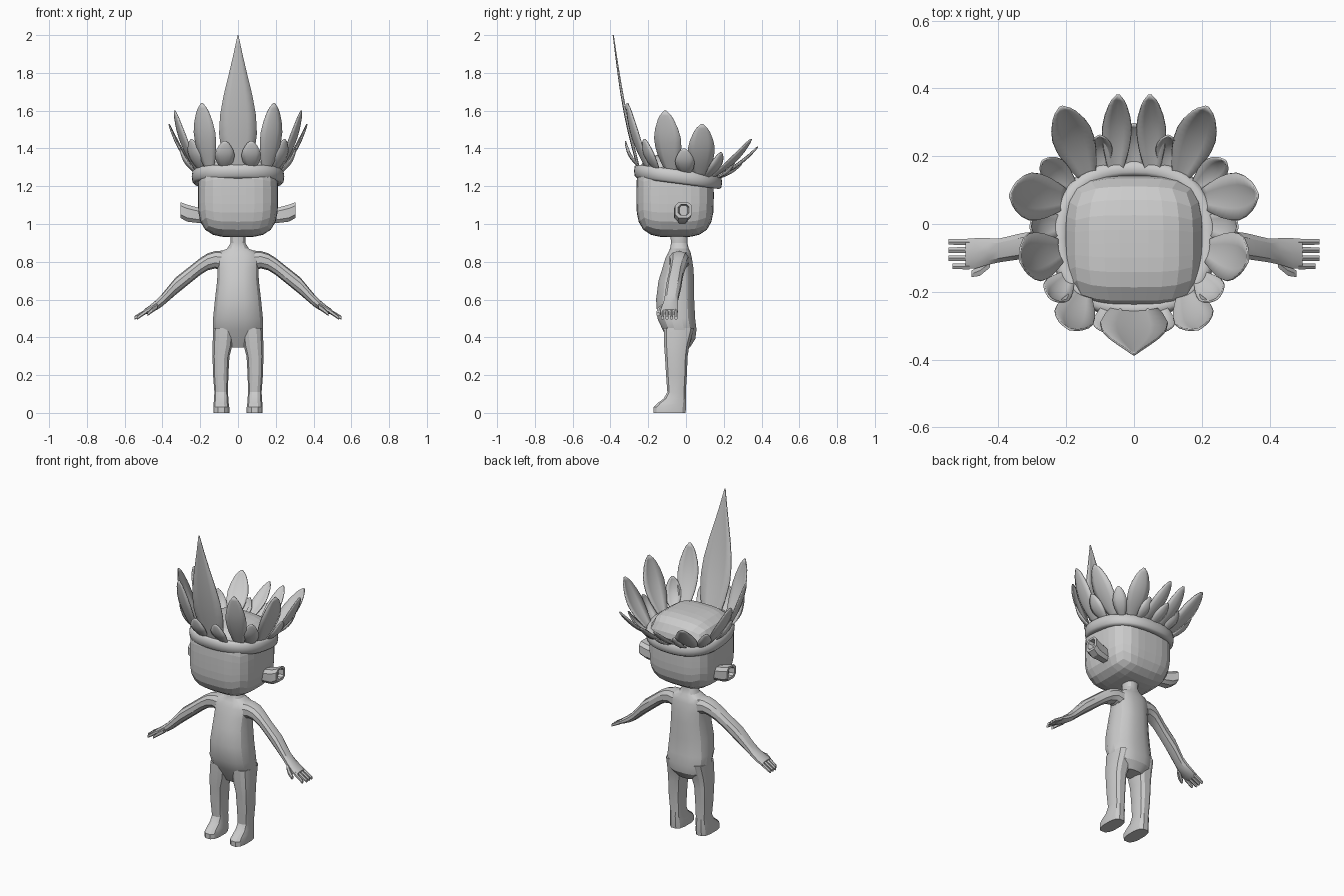
import bpy, bmesh, math
from mathutils import Vector

if "Cube" in bpy.data.objects:
    bpy.data.objects.remove(bpy.data.objects["Cube"])


def finish(name, bm, smooth=None, mirror=False):
    bmesh.ops.recalc_face_normals(bm, faces=bm.faces)
    me = bpy.data.meshes.new(name)
    bm.to_mesh(me)
    bm.free()
    ob = bpy.data.objects.new(name, me)
    bpy.context.collection.objects.link(ob)
    if mirror:
        ob.modifiers.new("Mirror", 'MIRROR').use_mirror_merge = False
    if smooth:
        bpy.ops.object.select_all(action='DESELECT')
        ob.select_set(True)
        bpy.context.view_layer.objects.active = ob
        bpy.ops.object.shade_smooth_by_angle(angle=math.radians(smooth))
    return ob


def spow(v, e):
    return math.copysign(abs(v) ** e, v)


def loft(bm, axis, rows, n=12, power=2.5):
    """Rows are (position along axis, u min, u max, v min, v max)."""
    rings = []
    for s, u0, u1, v0, v1 in rows:
        ring = []
        for i in range(n):
            a = 2 * math.pi * (i + 0.5) / n
            u = (u0 + u1) / 2 + (u1 - u0) / 2 * spow(math.cos(a), 2 / power)
            v = (v0 + v1) / 2 + (v1 - v0) / 2 * spow(math.sin(a), 2 / power)
            ring.append(bm.verts.new((u, v, s) if axis == 'z' else (s, u, v)))
        rings.append(ring)
    for a, b in zip(rings, rings[1:]):
        for i in range(n):
            bm.faces.new((a[i], a[(i + 1) % n], b[(i + 1) % n], b[i]))
    bm.faces.new(rings[0])
    bm.faces.new(rings[-1])


# Torso and neck
bm = bmesh.new()
torso = [(.345, .06, -.075, .02), (.39, .115, -.1, .05), (.44, .134, -.125, .057),
         (.5, .134, -.153, .05), (.6, .124, -.16, .045), (.7, .112, -.147, .045),
         (.77, .11, -.125, .04), (.82, .115, -.11, .032), (.85, .1, -.095, .025),
         (.87, .058, -.085, .015), (.9, .04, -.08, .008), (.96, .042, -.085, .01)]
loft(bm, 'z', [(z, -w, w, y0, y1) for z, w, y0, y1 in torso], 16, 2.5)
finish("torso", bm, 25)

# Legs with feet
bm = bmesh.new()
loft(bm, 'z', [(0, .045, .132, -.175, 0), (.03, .045, .132, -.175, .002),
               (.05, .048, .13, -.155, .002), (.075, .05, .128, -.12, .002),
               (.11, .052, .126, -.1, 0), (.2, .05, .133, -.107, .006),
               (.3, .044, .136, -.113, .01), (.36, .028, .136, -.118, .02),
               (.45, .02, .132, -.12, .045)], 12, 2.8)
finish("legs", bm, 25, True)

# Arms with hands
bm = bmesh.new()
loft(bm, 'x', [(.06, -.09, .02, .74, .86), (.12, -.09, .015, .765, .857),
               (.16, -.085, .01, .755, .845), (.2, -.085, -.003, .73, .82),
               (.25, -.09, -.015, .69, .78), (.33, -.105, -.025, .625, .717),
               (.4, -.115, -.042, .565, .632), (.43, -.122, -.04, .545, .6),
               (.47, -.134, -.04, .527, .567), (.497, -.134, -.042, .52, .548)], 10, 2.3)
for k in range(4):
    y, end = -.053 - .024 * k, .548 if k < 3 else .535
    loft(bm, 'x', [(.485, y - .01, y + .01, .525, .552),
                   (end, y - .009, y + .009, .493, .513)], 6)
loft(bm, 'x', [(.425, -.13, -.1, .55, .58), (.455, -.155, -.12, .53, .558),
               (.48, -.158, -.137, .512, .532)], 6)
finish("arms", bm, 30, True)

# Head: rounded cube
bm = bmesh.new()
bmesh.ops.create_cube(bm, size=2)
bmesh.ops.subdivide_edges(bm, edges=bm.edges[:], cuts=7, use_grid_fill=True)
for v in bm.verts:
    p = Vector([math.tan(c * math.pi / 4) for c in v.co])
    r = sum(abs(c) ** 3.5 for c in p) ** (1 / 3.5)
    v.co = Vector((p.x * .212, p.y * .205, p.z * .22)) / r + Vector((0, -.058, 1.15))
finish("head", bm)

# Ears: cupped blocks
bm = bmesh.new()
loft(bm, 'x', [(.18, -.05, .01, 1.0, 1.08), (.27, -.065, .025, 1.01, 1.105),
               (.305, -.06, .033, 1.03, 1.118), (.305, -.043, .018, 1.045, 1.105),
               (.275, -.035, .01, 1.045, 1.1)], 8, 3)
finish("ears", bm, 20, True)


# Headband: tilted oval ring
def band_z(y):
    return 1.25 - .13 * (y + .04)


bm = bmesh.new()
N, M = 48, 10
rings = []
for i in range(N):
    a = 2 * math.pi * i / N
    ring = []
    for j in range(M):
        b = 2 * math.pi * j / M
        off = .026 * spow(math.cos(b), .7)
        x = (.219 + off) * spow(math.cos(a), .85)
        y = -.042 + (.207 + off) * spow(math.sin(a), .85)
        ring.append(bm.verts.new((x, y, band_z(y) + .038 * spow(math.sin(b), .7))))
    rings.append(ring)
for i in range(N):
    a, b = rings[i], rings[(i + 1) % N]
    for j in range(M):
        bm.faces.new((a[j], b[j], b[(j + 1) % M], a[(j + 1) % M]))
finish("headband", bm, 50)


# Feathers: cupped, bowed leaves
def feather(name, base, tip, width, profile, bow):
    base, tip = Vector(base), Vector(tip)
    d = tip - base
    side = Vector((-d.y, d.x, 0)).normalized()
    out = side.cross(d).normalized()
    if out.z > 0:
        out = -out
    bm = bmesh.new()
    rows, n = [], 14
    for i in range(n + 1):
        t = i / n
        for (t0, w0), (t1, w1) in zip(profile, profile[1:]):
            if t <= t1 + 1e-6:
                f = (t - t0) / (t1 - t0)
                w = w0 + (w1 - w0) * f
                break
        c = base + d * t + out * bow * math.sin(math.pi * t)
        rows.append([bm.verts.new(c + side * (s * w * width / 2) + out * (.012 * w * (1 - s * s)))
                     for s in (-1, -.5, 0, .5, 1)])
    for a, b in zip(rows, rows[1:]):
        for k in range(4):
            bm.faces.new((a[k], a[k + 1], b[k + 1], b[k]))
    ob = finish(name, bm, 60)
    mod = ob.modifiers.new("Thickness", 'SOLIDIFY')
    mod.thickness, mod.offset = .006, 0


TALL = [(0, .6), (.14, .85), (.29, 1), (.43, .94), (.57, .75), (.71, .5), (.86, .24), (1, .02)]
LEAF = [(0, .4), (.14, .65), (.29, .87), (.43, .98), (.57, 1), (.71, .87), (.86, .6), (.93, .4), (1, .08)]

# (base x, base y, tip x, tip y, tip z, width)
large = [(.15, -.2, .19, -.31, 1.64, .12), (.21, -.075, .335, -.11, 1.6, .145),
         (.2, .075, .365, .085, 1.53, .14), (.135, .135, .215, .345, 1.45, .12),
         (.055, .145, .047, .38, 1.41, .085)]
small = [(.07, -.235, .07, -.32, 1.44, .1), (.19, -.15, .245, -.22, 1.45, .09),
         (.21, 0, .305, -.01, 1.4, .1), (.18, .11, .27, .185, 1.38, .08),
         (.1, .155, .1, .26, 1.34, .07)]
feather("front_feather", (0, -.24, 1.27), (0, -.385, 2), .2, TALL, .012)
feather("small_feather_back", (0, .15, 1.24), (0, .295, 1.32), .07, LEAF, .005)
for label, group in (("large_feather", large), ("small_feather", small)):
    for k, (bx, by, tx, ty, tz, w) in enumerate(group):
        for s, tag in ((1, "left"), (-1, "right")):
            feather(f"{label}_{tag}_{k + 1}", (s * bx, by, band_z(by) + .02),
                    (s * tx, ty, tz), w, LEAF, .012)
